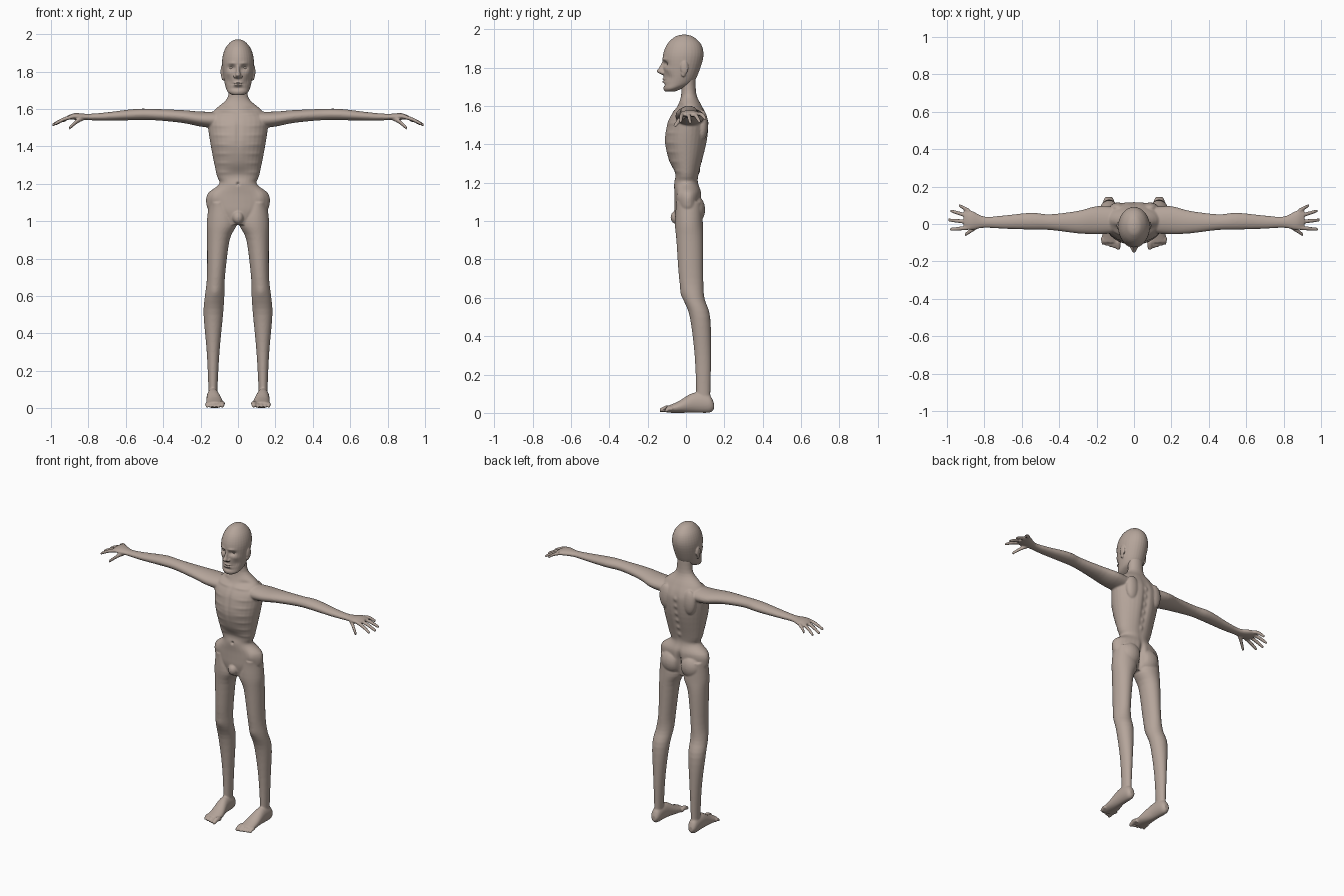
import bpy
import bmesh
import math
from mathutils import Vector, Matrix

if "Cube" in bpy.data.objects:
    bpy.data.objects.remove(bpy.data.objects["Cube"])

FRONT, BACK = -1, 1

skin = bpy.data.materials.new("pale_skin")
skin.use_nodes = True
tone = (.46, .375, .325, 1)
skin.diffuse_color = tone
skin.node_tree.nodes["Principled BSDF"].inputs["Base Color"].default_value = tone


def ring(x=0, y=0, z=0, wide=0, deep=0):
    """One elliptical cross-section: its centre and two half sizes."""
    return Vector((x, y, z, wide, deep))


def spline(before, start, end, after, t):
    """Smooth cross-section between start and end."""
    leave, arrive = (end - before) / 2, (after - start) / 2
    ease = t * t * (3 - 2 * t)
    return (start.lerp(end, ease) + leave * t * (1 - t) ** 2
            - arrive * t * t * (1 - t))


def tube(bm, axis, rings, side=1, segments=32):
    """Closed smooth loft through cross-sections that all face one axis."""
    across, along = {"x": ("Y", "Z"), "y": ("X", "Z"), "z": ("X", "Y")}[axis]
    units = {"X": Vector((1, 0, 0)), "Y": Vector((0, 1, 0)), "Z": Vector((0, 0, 1))}
    padded = [rings[0], *rings, rings[-1]]
    path = []
    steps = 4
    for group in zip(padded, padded[1:], padded[2:], padded[3:]):
        path += [spline(*group, i / steps) for i in range(steps)]
    path.append(rings[-1])
    loops = []
    for section in path:
        loop = []
        for k in range(segments):
            angle = math.tau * k / segments
            point = (section.to_3d() if len(section) == 3 else Vector(section[:3]))
            point += units[across] * section[3] * math.cos(angle)
            point += units[along] * section[4] * math.sin(angle)
            point.x *= side
            loop.append(bm.verts.new(point))
        loops.append(loop)
    for low, high in zip(loops, loops[1:]):
        for k in range(segments):
            n = (k + 1) % segments
            bm.faces.new((low[k], low[n], high[n], high[k]))
    bm.faces.new(loops[0])
    bm.faces.new(loops[-1])


def digit(bm, axis, root, tip, radius, side):
    """Finger or toe with a raised knuckle and a rounded tip."""
    knuckle = root.lerp(tip, .5) + Vector((0, 0, radius / 2))
    end = tip + (tip - root).normalized() * radius / 2
    stops = [(root, radius), (knuckle, radius), (tip, radius * .8), (end, radius * .4)]
    tube(bm, axis, [ring(*p, wide=r, deep=r) for p, r in stops], side, segments=12)


def blob(bm, at, size):
    """Ellipsoid, repeated on the other side unless it lies on the centre line."""
    for side in ((1, -1) if at[0] else (1,)):
        place = Matrix.Translation((at[0] * side, at[1], at[2]))
        bmesh.ops.create_uvsphere(bm, u_segments=24, v_segments=14, radius=1,
                                  matrix=place @ Matrix.Diagonal((*size, 1)))


def finish(name, bm, voxel):
    """Fuse the overlapping volumes into one relaxed, smooth skin."""
    bmesh.ops.recalc_face_normals(bm, faces=bm.faces)
    mesh = bpy.data.meshes.new(name)
    bm.to_mesh(mesh)
    bm.free()
    obj = bpy.data.objects.new(name, mesh)
    bpy.context.collection.objects.link(obj)
    mesh.materials.append(skin)
    bpy.ops.object.select_all(action="DESELECT")
    obj.select_set(True)
    bpy.context.view_layer.objects.active = obj
    fuse = obj.modifiers.new("fuse", "REMESH")
    fuse.mode = "VOXEL"
    fuse.voxel_size = voxel
    relax = obj.modifiers.new("relax", "SMOOTH")
    relax.iterations = 4
    for modifier in ("fuse", "relax"):
        bpy.ops.object.modifier_apply(modifier=modifier)
    bpy.ops.object.shade_smooth_by_angle(angle=math.radians(50))
    return obj


def dent(obj, facing, x=0, z=0, wide=.02, tall=.02, depth=.01):
    """Press a soft, mirrored hollow into the front or back; negative depth raises it."""
    moves = []
    for v in obj.data.vertices:
        reach = ((abs(v.co.x) - x) / wide) ** 2 + ((v.co.z - z) / tall) ** 2
        if reach < 5:
            turned = max(0, v.normal.y * facing)
            moves.append((v, facing * depth * turned * math.exp(-reach)))
    for v, amount in moves:
        v.co.y -= amount


# Trunk from crotch to neck
body = bmesh.new()
tube(body, "z", [
    ring(z=.98, wide=.06, deep=.05),
    ring(z=1.05, y=.01, wide=.15, deep=.07),
    ring(z=1.1, y=.01, wide=.17, deep=.07),
    ring(z=1.15, y=.01, wide=.16, deep=.07),
    ring(z=1.2, wide=.1, deep=.065),
    ring(z=1.25, wide=.115, deep=.07),
    ring(z=1.4, wide=.145, deep=.11),
    ring(z=1.5, y=.01, wide=.16, deep=.11),
    ring(z=1.55, y=.015, wide=.16, deep=.095),
    ring(z=1.6, y=.02, wide=.12, deep=.065),
    ring(z=1.66, y=.015, wide=.056, deep=.04),
    ring(z=1.75, y=.01, wide=.05, deep=.04)])
# Buttocks, groin and shoulder blades
blob(body, at=(.07, .045, 1.06), size=(.07, .055, .075))
blob(body, at=(0, -.05, 1.02), size=(.03, .03, .035))
blob(body, at=(.085, .085, 1.5), size=(.045, .03, .08))

for side in (1, -1):
    # Arm from shoulder to palm
    tube(body, "x", [
        ring(x=.1, y=.02, z=1.54, wide=.07, deep=.045),
        ring(x=.2, y=.02, z=1.546, wide=.075, deep=.04),
        ring(x=.3, y=.01, z=1.56, wide=.06, deep=.034),
        ring(x=.45, y=.01, z=1.57, wide=.042, deep=.03),
        ring(x=.55, y=.015, z=1.57, wide=.045, deep=.03),
        ring(x=.7, y=.01, z=1.56, wide=.035, deep=.022),
        ring(x=.8, y=.01, z=1.557, wide=.03, deep=.017),
        ring(x=.87, y=.02, z=1.56, wide=.052, deep=.018),
        ring(x=.91, y=.025, z=1.555, wide=.045, deep=.01)], side)
    # Four fingers fanning out and drooping, then the thumb
    for i, length in enumerate((.06, .1, .11, .1)):
        fan = math.radians(28 - 11 * i)
        root = Vector((.88, .07 - .03 * i, 1.56))
        reach = Vector((math.cos(fan), math.sin(fan), -.4)) * length
        digit(body, "x", root, root + reach, .011, side)
    digit(body, "x", Vector((.82, 0, 1.555)), Vector((.9, -.055, 1.5)), .013, side)
    # Leg from hip to heel
    tube(body, "z", [
        ring(z=1.1, x=.1, y=.015, wide=.055, deep=.065),
        ring(z=.99, x=.087, y=.015, wide=.08, deep=.073),
        ring(z=.9, x=.105, y=.02, wide=.06, deep=.07),
        ring(z=.7, x=.118, y=.027, wide=.048, deep=.063),
        ring(z=.6, x=.125, y=.04, wide=.052, deep=.056),
        ring(z=.5, x=.132, y=.073, wide=.052, deep=.053),
        ring(z=.3, x=.133, y=.088, wide=.034, deep=.043),
        ring(z=.1, x=.134, y=.09, wide=.024, deep=.037),
        ring(z=.05, x=.135, y=.09, wide=.025, deep=.04)], side)
    # Foot from heel to ball
    tube(body, "y", [
        ring(y=.145, x=.135, z=.035, wide=.016, deep=.018),
        ring(y=.12, x=.135, z=.047, wide=.03, deep=.046),
        ring(y=.04, x=.133, z=.053, wide=.035, deep=.052),
        ring(y=-.04, x=.125, z=.03, wide=.045, deep=.03),
        ring(y=-.1, x=.125, z=.018, wide=.045, deep=.017)], side)
    # Toes, the big one innermost
    for i in range(5):
        radius = .011 if i else .015
        x = .085 + .02 * i
        tip = Vector((x, -.13 + .006 * i, radius))
        digit(body, "y", Vector((x, -.07, .02)), tip, radius, side)

body = finish("body", body, voxel=.005)
# Hollow belly, navel, breastbone and collarbones
dent(body, FRONT, z=1.25, wide=.08, tall=.04, depth=.014)
dent(body, FRONT, z=1.2, wide=.008, tall=.008, depth=.012)
dent(body, FRONT, z=1.47, wide=.012, tall=.09, depth=.006)
dent(body, FRONT, x=.07, z=1.575, wide=.06, tall=.01, depth=-.008)
dent(body, FRONT, x=.08, z=1.6, wide=.04, tall=.015, depth=.01)
# Hip bones and kneecaps
dent(body, FRONT, x=.13, z=1.13, wide=.03, tall=.04, depth=-.01)
dent(body, FRONT, x=.12, z=.62, wide=.03, tall=.03, depth=-.006)
# Cleft, spine furrow, ribs and vertebrae
dent(body, BACK, z=1.06, wide=.015, tall=.07, depth=.03)
dent(body, BACK, z=1.4, wide=.025, tall=.15, depth=.014)
for i in range(6):
    height = 1.26 + .05 * i
    dent(body, FRONT, x=.1, z=height, wide=.05, tall=.01, depth=-.003)
    dent(body, BACK, z=height, wide=.012, tall=.015, depth=-.006)

# Head from chin to crown
head = bmesh.new()
tube(head, "z", [
    ring(z=1.675, y=-.085, wide=.03, deep=.025),
    ring(z=1.69, y=-.07, wide=.054, deep=.047),
    ring(z=1.72, y=-.04, wide=.067, deep=.076),
    ring(z=1.78, y=-.025, wide=.079, deep=.093),
    ring(z=1.86, y=-.015, wide=.085, deep=.106),
    ring(z=1.92, y=-.01, wide=.07, deep=.09),
    ring(z=1.96, y=-.01, wide=.038, deep=.05),
    ring(z=1.972, y=-.01, wide=.01, deep=.015)])
# Nose
tube(head, "z", [
    ring(z=1.763, y=-.11, wide=.012, deep=.016),
    ring(z=1.78, y=-.12, wide=.017, deep=.034),
    ring(z=1.8, y=-.115, wide=.011, deep=.026),
    ring(z=1.84, y=-.11, wide=.008, deep=.01)], segments=16)
blob(head, at=(.015, -.12, 1.774), size=(.009, .013, .009))
# Lips and chin
for height in (1.727, 1.74):
    blob(head, at=(0, -.11, height), size=(.025, .014, .007))
blob(head, at=(0, -.1, 1.692), size=(.028, .018, .017))
# Ears
blob(head, at=(.084, -.008, 1.8), size=(.009, .02, .036))
blob(head, at=(.08, -.014, 1.77), size=(.008, .013, .018))

head = finish("head", head, voxel=.0035)
# Eye sockets, brows, cheekbones, hollow cheeks and mouth line
dent(head, FRONT, x=.034, z=1.82, wide=.02, tall=.013, depth=.017)
dent(head, FRONT, x=.034, z=1.845, wide=.02, tall=.008, depth=-.006)
dent(head, FRONT, x=.056, z=1.79, wide=.018, tall=.014, depth=-.006)
dent(head, FRONT, x=.055, z=1.75, wide=.02, tall=.02, depth=.01)
dent(head, FRONT, z=1.734, wide=.03, tall=.004, depth=.005)
dent(head, FRONT, z=1.71, wide=.03, tall=.008, depth=.006)

# Closed-lid eyeballs
eyes = bmesh.new()
blob(eyes, at=(.034, -.084, 1.82), size=(.017, .016, .011))
finish("eyes", eyes, voxel=.002)
